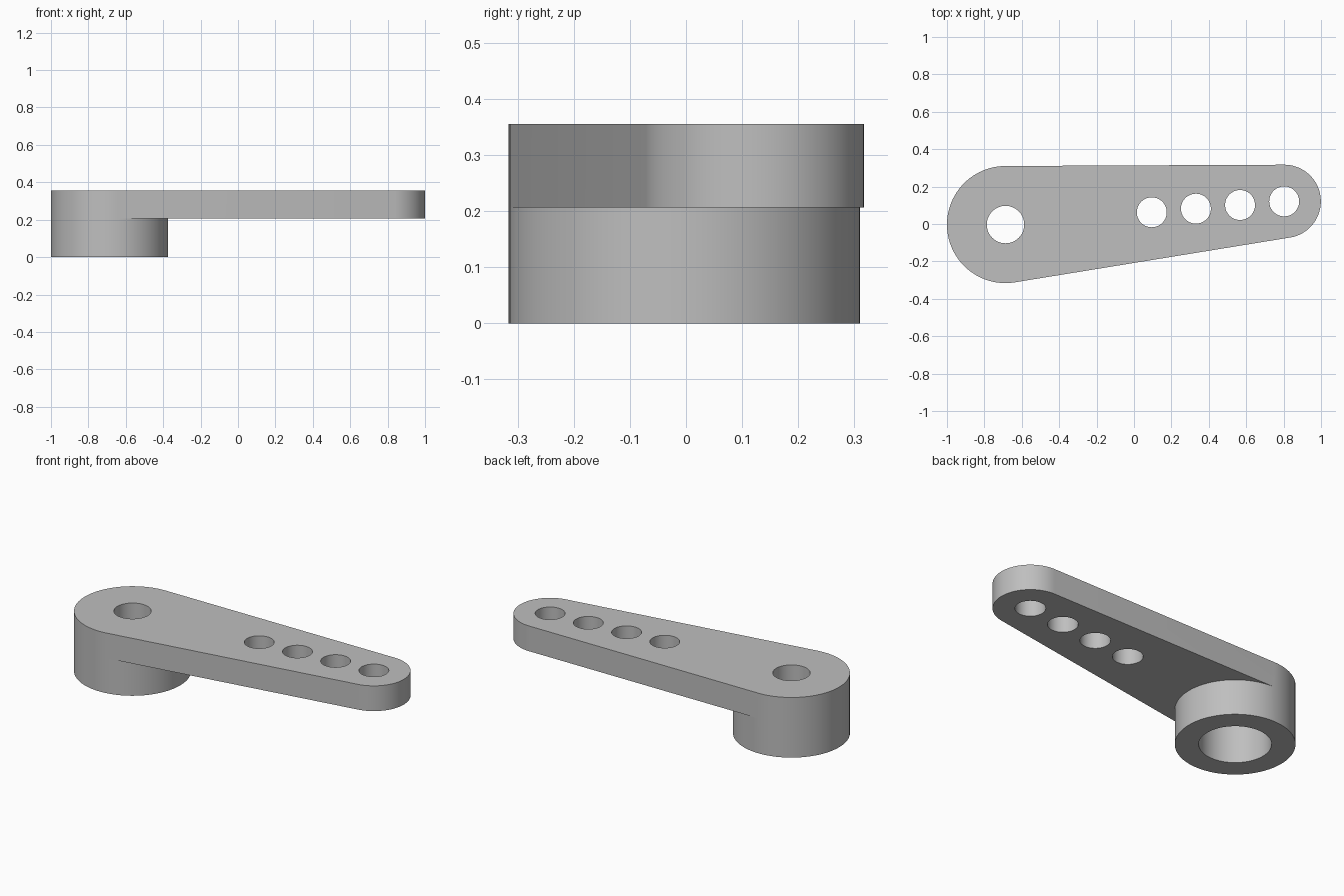
import bpy
import bmesh
from math import cos, sin, tau, radians
from mathutils import Vector

if "Cube" in bpy.data.objects:
    bpy.data.objects.remove(bpy.data.objects["Cube"], do_unlink=True)

HUB, HUB_R = Vector((-0.687, -0.003)), 0.313
TIP, TIP_R = Vector((0.803, 0.121)), 0.196
ARM_BOTTOM, TOP = 0.206, 0.355

grey = bpy.data.materials.new("grey plastic")
grey.use_nodes = True
COLOUR = (0.52, 0.52, 0.52, 1)
grey.diffuse_color = COLOUR
grey.node_tree.nodes["Principled BSDF"].inputs["Base Color"].default_value = COLOUR


def circle(centre, radius, count=96):
    return [(centre.x + radius * cos(tau * i / count),
             centre.y + radius * sin(tau * i / count)) for i in range(count)]


def prism(name, points, low, high):
    """Extrude the convex outline around the points from low to high."""
    bm = bmesh.new()
    for x, y in points:
        bm.verts.new((x, y, low))
        bm.verts.new((x, y, high))
    hull = bmesh.ops.convex_hull(bm, input=bm.verts)
    loose = [v for v in bm.verts if not v.link_faces]
    bmesh.ops.delete(bm, geom=loose, context='VERTS')
    bmesh.ops.dissolve_limit(bm, angle_limit=radians(0.5), verts=bm.verts, edges=bm.edges)
    bmesh.ops.recalc_face_normals(bm, faces=bm.faces)
    mesh = bpy.data.meshes.new(name)
    bm.to_mesh(mesh)
    bm.free()
    mesh.materials.append(grey)
    obj = bpy.data.objects.new(name, mesh)
    bpy.context.collection.objects.link(obj)
    return obj


def combine(target, tool, operation):
    mod = target.modifiers.new(operation.title(), 'BOOLEAN')
    mod.operation, mod.object, mod.solver = operation, tool, 'EXACT'
    bpy.context.view_layer.objects.active = target
    bpy.ops.object.modifier_apply(modifier=mod.name)
    bpy.data.objects.remove(tool, do_unlink=True)


# Tapered arm with rounded ends, joined to the round hub below it
arm = prism("lever_arm", circle(HUB, HUB_R) + circle(TIP, TIP_R), ARM_BOTTOM, TOP)
hub = prism("hub", circle(HUB, HUB_R), 0, ARM_BOTTOM)
combine(arm, hub, 'UNION')

# Wide socket under the hub and the screw hole above it
combine(arm, prism("socket_cutter", circle(HUB, 0.189), -0.1, 0.222), 'DIFFERENCE')
combine(arm, prism("screw_cutter", circle(HUB, 0.1), 0.1, 0.5), 'DIFFERENCE')

# Row of linkage holes along the arm
for i in range(4):
    centre = TIP - i * Vector((0.236, 0.0195))
    combine(arm, prism("hole_cutter", circle(centre, 0.08, 64), 0.1, 0.5), 'DIFFERENCE')

# Smooth curved walls, sharp rims
bpy.ops.object.select_all(action='DESELECT')
arm.select_set(True)
bpy.context.view_layer.objects.active = arm
bpy.ops.object.shade_smooth_by_angle(angle=radians(30))
